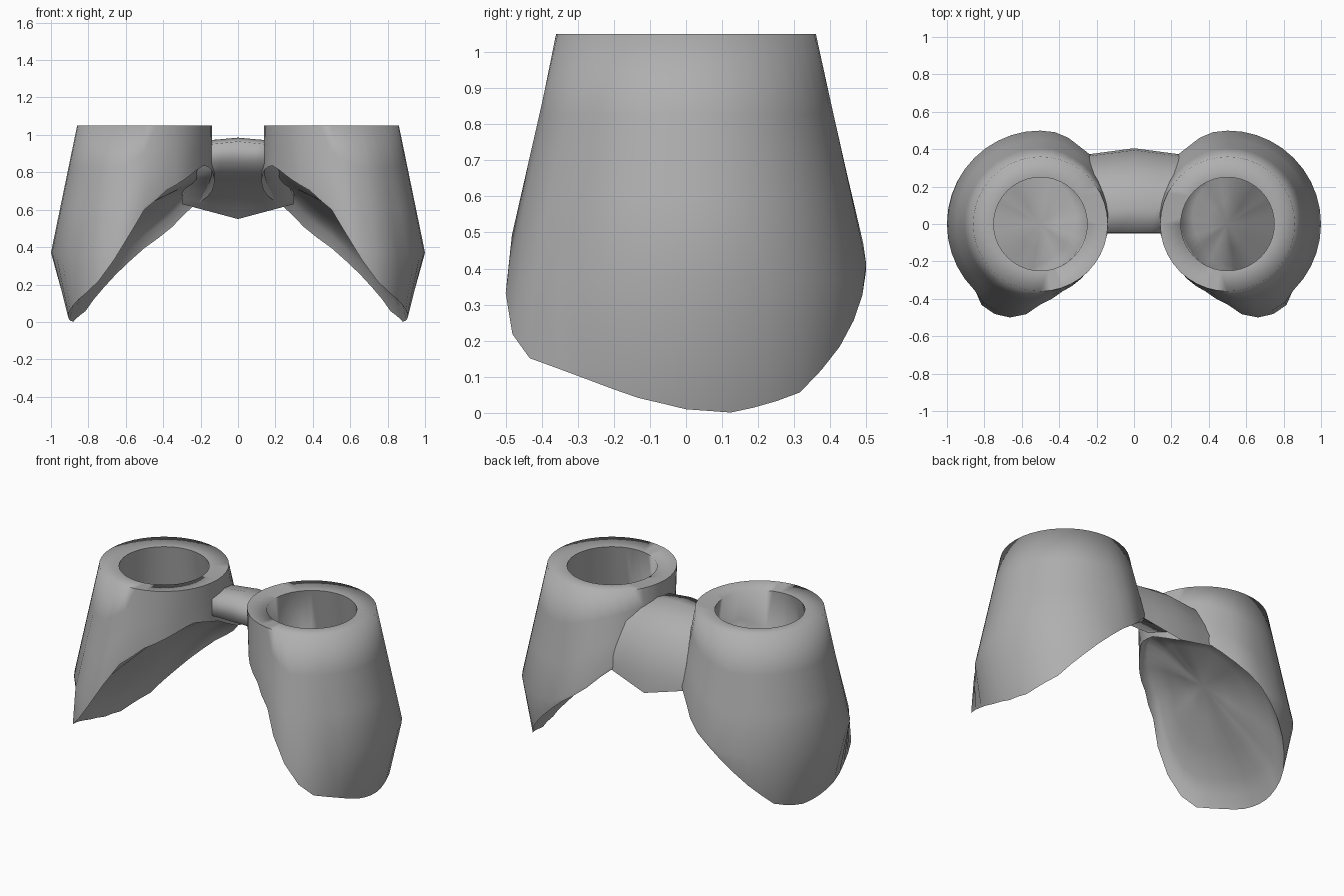
import bpy, bmesh, math

if "Cube" in bpy.data.objects:
    bpy.data.objects.remove(bpy.data.objects["Cube"])

N = 40
TOP = 1.05
CX = 0.5

# Lower rim of the right cup: angle from the outer side, radius, height
RIM = [(0, .40, .01), (20, .40, .0), (44, .445, .05), (60, .475, .16), (75, .492, .28),
       (92, .50, .41), (104, .495, .48), (115, .465, .56), (124, .46, .62),
       (150, .41, .69), (180, .365, .80), (205, .355, .84), (219, .352, .81),
       (253, .38, .70), (270, .43, .60), (282, .508, .43), (293, .54, .25),
       (305, .54, .155), (320, .475, .105), (340, .43, .045), (360, .40, .01)]

grey = bpy.data.materials.new("dark_grey")
grey.diffuse_color = (.43, .43, .43, 1)
grey.use_nodes = True
grey.node_tree.nodes["Principled BSDF"].inputs["Base Color"].default_value = grey.diffuse_color


def rim(deg):
    for a, b in zip(RIM, RIM[1:]):
        if a[0] <= deg <= b[0]:
            t = (deg - a[0]) / (b[0] - a[0])
            return a[1] + (b[1] - a[1]) * t, a[2] + (b[2] - a[2]) * t


def wall(deg, t):
    """Point on the flared wall, t = 0 at the top and 1 at the widest level."""
    r, z = rim(deg)
    wide_z = max(.37, z + .02)
    wide_r = max(.5, min(r, .52)) if z < .36 else r
    return .36 + (wide_r - .36) * t, TOP + (wide_z - TOP) * t


def sheet(deg, k, lift):
    """Ring of the slanted web that closes the cup, k = share of the rim radius."""
    r, z = rim(deg)
    return r * k, z * k + .50 * (1 - k) + lift


def finish(bm, name):
    bmesh.ops.recalc_face_normals(bm, faces=bm.faces)
    me = bpy.data.meshes.new(name)
    bm.to_mesh(me)
    bm.free()
    me.materials.append(grey)
    ob = bpy.data.objects.new(name, me)
    bpy.context.collection.objects.link(ob)
    bpy.ops.object.select_all(action='DESELECT')
    ob.select_set(True)
    bpy.context.view_layer.objects.active = ob
    bpy.ops.object.shade_smooth_by_angle(angle=math.radians(85))
    return ob


def skin(bm, loops):
    for a, b in zip(loops, loops[1:]):
        n = len(a)
        for i in range(n):
            j = (i + 1) % n
            bm.faces.new((a[i], a[j], b[j], b[i]))


# Flared eye cups: slanted well floor, undercut well wall, top lip, outer wall, rim, web
rings = [lambda d, k=k: sheet(d, k, .15) for k in (.25, .5, .68)]
rings += [lambda d: (.25, 1.04)]
rings += [lambda d, t=t: wall(d, t) for t in (0, .33, .66, 1)]
rings += [rim]
rings += [lambda d, k=k, l=l: sheet(d, k, l)
          for k, l in ((.95, .06), (.86, .1), (.6, .12), (.3, .12))]

bm = bmesh.new()
loops = []
for f in rings:
    loop = []
    for i in range(N):
        d = 360 * i / N
        r, z = f(d)
        a = math.radians(d)
        loop.append(bm.verts.new((CX + r * math.cos(a), r * math.sin(a), z)))
    loops.append(loop)
skin(bm, loops)
for loop, z in ((loops[0], .65), (loops[-1], .62)):
    c = bm.verts.new((CX, 0, z))
    for i in range(N):
        bm.faces.new((loop[i], loop[(i + 1) % N], c))
cups = finish(bm, "eye_cups")
mir = cups.modifiers.new("mirror", 'MIRROR')
mir.use_axis[0] = True

# Curved bridge between the cups: side profile (y, z) swept along x
PROFILE = [(-.05, .85), (-.045, .965), (.08, .985), (.2, .955), (.3, .88),
           (.365, .76), (.395, .66), (.405, .55), (.36, .60), (.28, .68), (.14, .77)]
bm = bmesh.new()
loops = []
for s in (-1, -.5, 0, .5, 1):
    loop = []
    for y, z in PROFILE:
        back = max(0, min(1, (y + .05) / .4))
        x = s * (.19 + .11 * back)
        drop = max(0, (.75 - z) / .2)
        loop.append(bm.verts.new((x, y - .04 * abs(s) * back,
                                  z + .08 * abs(s) * drop - .02 * abs(s) * (z > .9))))
    loops.append(loop)
skin(bm, loops)
bm.faces.new(loops[0])
bm.faces.new(loops[-1])
finish(bm, "bridge")
